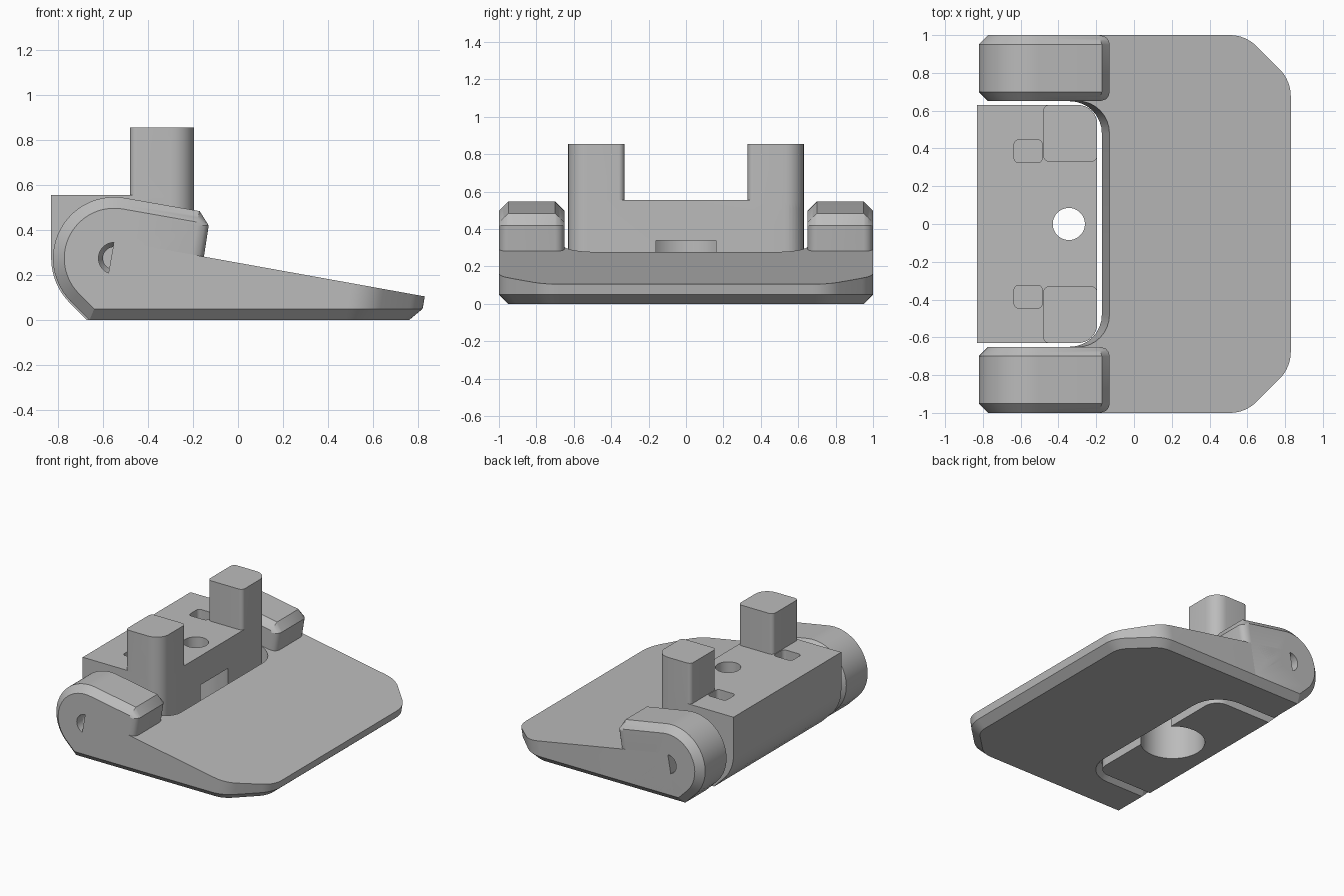
import bpy, bmesh, math
from mathutils import Vector

cube = bpy.data.objects.get("Cube")
if cube:
    bpy.data.objects.remove(cube)

grey = bpy.data.materials.new("plain grey")
grey.use_nodes = True
grey.diffuse_color = (0.5, 0.5, 0.5, 1)
grey.node_tree.nodes["Principled BSDF"].inputs["Base Color"].default_value = (0.5, 0.5, 0.5, 1)

SLOPE = math.tan(math.radians(10))
PIVOT = (-0.55, 0.275)


def loft(name, rings):
    """Closed solid through a list of equal-length rings."""
    bm = bmesh.new()
    loops = [[bm.verts.new(p) for p in ring] for ring in rings]
    n = len(loops[0])
    for a, b in zip(loops, loops[1:]):
        for i in range(n):
            bm.faces.new((a[i], a[(i + 1) % n], b[(i + 1) % n], b[i]))
    bm.faces.new(loops[0])
    bm.faces.new(loops[-1])
    bmesh.ops.recalc_face_normals(bm, faces=bm.faces)
    mesh = bpy.data.meshes.new(name)
    bm.to_mesh(mesh)
    bm.free()
    mesh.materials.append(grey)
    obj = bpy.data.objects.new(name, mesh)
    bpy.context.collection.objects.link(obj)
    return obj


def rounded(corners, steps=8):
    """Outline from (x, y, radius) corners, filleted with arcs."""
    out = []
    for i, (x, y, r) in enumerate(corners):
        p = Vector((x, y))
        if r == 0:
            out.append(p)
            continue
        a = (Vector(corners[i - 1][:2]) - p).normalized()
        b = (Vector(corners[(i + 1) % len(corners)][:2]) - p).normalized()
        half = a.angle(b) / 2
        centre = p + (a + b).normalized() * (r / math.sin(half))
        start = p + a * (r / math.tan(half)) - centre
        end = p + b * (r / math.tan(half)) - centre
        sweep = math.pi - 2 * half
        for k in range(steps + 1):
            t = k / steps
            out.append(centre + (start * math.sin((1 - t) * sweep)
                                 + end * math.sin(t * sweep)) / math.sin(sweep))
    return out


def prism(name, outline, z0, z1):
    return loft(name, [[(p[0], p[1], z) for p in outline] for z in (z0, z1)])


def circle(r, n=48):
    return [(r * math.cos(2 * math.pi * k / n), r * math.sin(2 * math.pi * k / n)) for k in range(n)]


def combine(obj, other, operation):
    """Apply a boolean and discard the helper solid."""
    mod = obj.modifiers.new("bool", 'BOOLEAN')
    mod.operation, mod.solver, mod.object = operation, 'EXACT', other
    bpy.context.view_layer.objects.active = obj
    bpy.ops.object.modifier_apply(modifier=mod.name)
    bpy.data.objects.remove(other)


def arc(radius, first, last, steps=28):
    angles = [math.radians(first + (last - first) * k / steps) for k in range(steps + 1)]
    return [(PIVOT[0] + radius * math.cos(a), PIVOT[1] + radius * math.sin(a)) for a in angles]


# Wedge plate: clipped outer corners, sloping top, chamfered underside
def plate_outline(d):
    x, y, diag = 0.83 - d, 1 - d, 1.59 - d * math.sqrt(2)
    return rounded([(-0.55, -y, 0), (diag - y, -y, 0.2 - d), (x, x - diag, 0.2 - d),
                    (x, diag - x, 0.2 - d), (diag - y, y, 0.2 - d), (-0.55, y, 0)])


def top_z(x):
    return 0.278 - 0.18 * (x + 0.13)


def plate_ring(d, z):
    return [(p.x - SLOPE * (top_z(p.x) - z), p.y, z) for p in plate_outline(d)]


plate = loft("wedge_plate", [plate_ring(0.05, 0), plate_ring(0, 0.05),
                             [(p.x, p.y, top_z(p.x)) for p in plate_outline(0)]])


# Notch in the plate, leaning with the slope and flaring at the underside
def notch_ring(d, z):
    pts = rounded([(-1, -0.65 - d, 0), (-0.13 + d, -0.65 - d, 0.17 + d),
                   (-0.13 + d, 0.65 + d, 0.17 + d), (-1, 0.65 + d, 0)])
    return [(p.x + SLOPE * (z - 0.278), p.y, z) for p in pts]


combine(plate, loft("notch", [notch_ring(0.1, -0.05), notch_ring(0.05, 0),
                              notch_ring(0, 0.05), notch_ring(0, 0.6)]), 'DIFFERENCE')


# Hinge lugs: d insets the chamfered rim, e insets the rounded end
def lug_profile(d, e):
    r = 0.272 - d
    pts = arc(r, 80, 225)
    pts.append((PIVOT[0] + PIVOT[1] - r * math.sqrt(2) - d, d))
    pts.append((-0.195 - e, d))
    pts.append((-0.13 - e, 0.42))
    x = -0.17 - 0.3 * d
    pts.append((x, pts[0][1] - SLOPE * (x - pts[0][0])))
    return pts


lugs = []
for side, label in ((-1, "right"), (1, "left")):
    rings = []
    rim = [k / 5 for k in range(6)]
    for s in rim:
        d, e = 0.05 * (1 - s), 0.05 * (1 - math.sqrt(1 - (1 - s) ** 2))
        rings.append((0.65 + 0.05 * s, d, e))
    rings += [(1.65 - y, d, e) for y, d, e in reversed(rings)]
    lug = loft(label + "_hinge_lug", [[(x, side * y, z) for x, z in lug_profile(d, e)]
                                      for y, d, e in rings])
    # Tapered pivot socket
    socket = loft("socket", [[(PIVOT[0] + x, side * y, PIVOT[1] + z) for x, z in circle(r)]
                             for y, r in ((1.02, 0.07), (0.93, 0.07), (0.89, 0.05), (0.84, 0.05))])
    combine(lug, socket, 'DIFFERENCE')
    lugs.append(lug)

# Centre block: rounded rear underside
R = 0.28
profile = [(-0.83, 0.555)] + arc(R, 180, 225, 12)
profile += [(PIVOT[0] + PIVOT[1] - R * math.sqrt(2), 0), (-0.195, 0), (-0.195, 0.555)]
block = loft("centre_block", [[(x, y, z) for x, z in profile] for y in (-0.63, 0.63)])

# Round the upright front corners of the block
bm = bmesh.new()
bm.from_mesh(block.data)
uprights = [e for e in bm.edges if all(v.co.x > -0.2 for v in e.verts)
            and abs(e.verts[0].co.y - e.verts[1].co.y) < 0.01]
bmesh.ops.bevel(bm, geom=uprights, offset=0.1, segments=8, profile=0.5, affect='EDGES')
bm.to_mesh(block.data)
bm.free()

# Two posts and the small slots behind them
for side in (-1, 1):
    post = rounded([(-0.48, side * 0.33, 0.03), (-0.195, side * 0.33, 0.03),
                    (-0.195, side * 0.63, 0.1), (-0.48, side * 0.63, 0.03)])
    combine(block, prism("post", post, 0.5, 0.855), 'UNION')
    slot = rounded([(-0.635, side * 0.325, 0.025), (-0.485, side * 0.325, 0.025),
                    (-0.485, side * 0.445, 0.025), (-0.635, side * 0.445, 0.025)])
    combine(block, prism("slot", slot, 0.38, 0.6), 'DIFFERENCE')

# Bolt hole and its wide recess from below
for r, top in ((0.085, 0.7), (0.22, 0.34)):
    bore = [(x - 0.345, y) for x, y in circle(r)]
    combine(block, prism("bore", bore, -0.1, top), 'DIFFERENCE')

# Smooth curves with crisp edges
bpy.ops.object.select_all(action='DESELECT')
for obj in [plate, block] + lugs:
    obj.select_set(True)
bpy.context.view_layer.objects.active = plate
bpy.ops.object.shade_smooth_by_angle(angle=math.radians(25))
